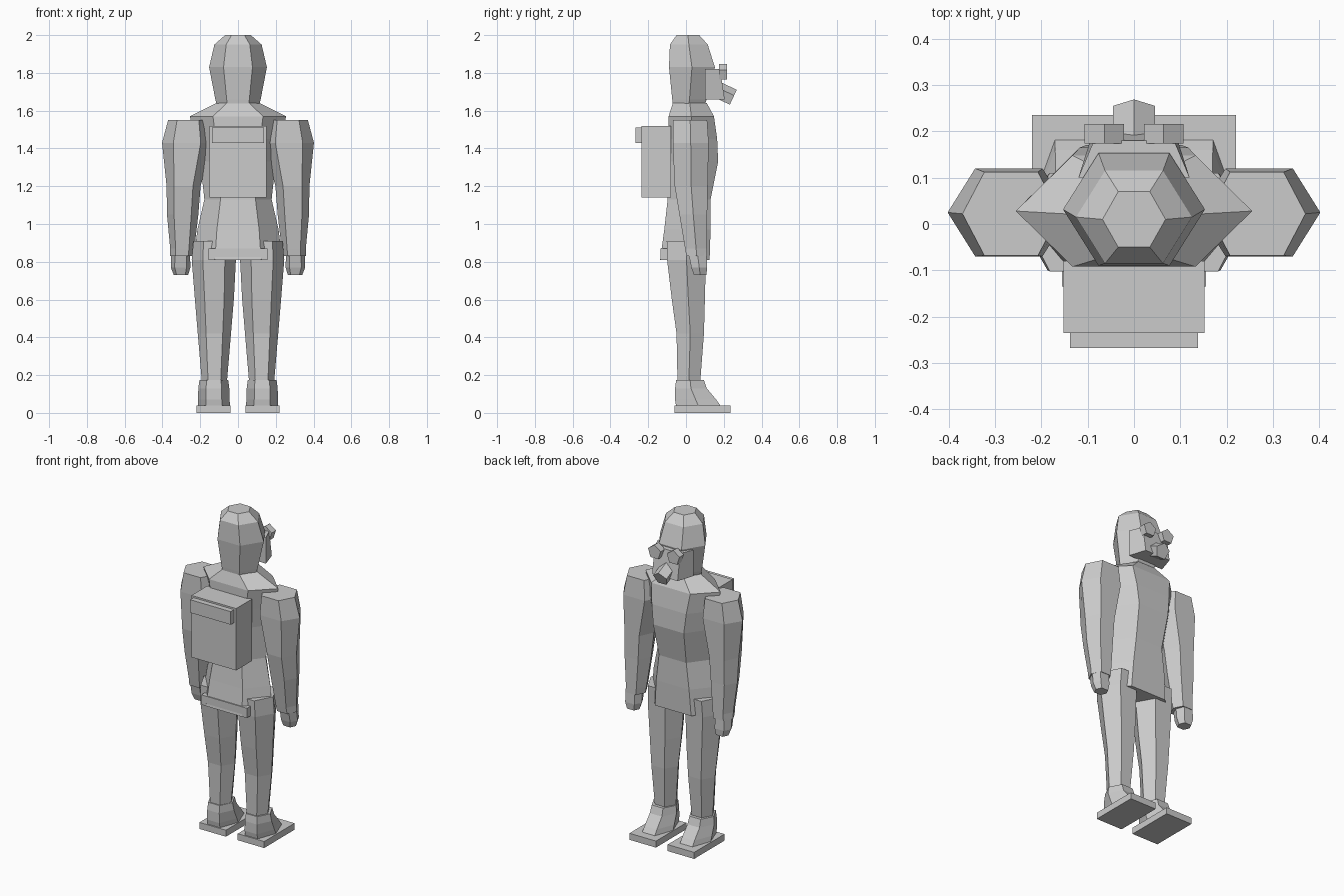
import bpy, bmesh
from mathutils import Matrix, Vector

cube = bpy.data.objects.get("Cube")
if cube:
    bpy.data.objects.remove(cube, do_unlink=True)

GREY = (0.6, 0.6, 0.6, 1)
mat = bpy.data.materials.new("plain grey")
mat.use_nodes = True
mat.diffuse_color = GREY
mat.node_tree.nodes["Principled BSDF"].inputs["Base Color"].default_value = GREY


def finish(name, bm):
    bmesh.ops.recalc_face_normals(bm, faces=bm.faces[:])
    mesh = bpy.data.meshes.new(name)
    bm.to_mesh(mesh)
    bm.free()
    mesh.materials.append(mat)
    obj = bpy.data.objects.new(name, mesh)
    bpy.context.collection.objects.link(obj)
    return obj


def loft(name, sections, side=1, flat=0.5):
    """Six-sided tube; each section is z, centre x, half width, back y, front y."""
    bm = bmesh.new()
    rings = []
    for z, cx, hw, y0, y1 in sections:
        mid, f = (y0 + y1) / 2, hw * flat
        outline = [(-hw, mid), (-f, y0), (f, y0), (hw, mid), (f, y1), (-f, y1)]
        rings.append([bm.verts.new((side * (cx + x), y, z)) for x, y in outline])
    for a, b in zip(rings, rings[1:]):
        for i in range(6):
            j = (i + 1) % 6
            bm.faces.new((a[i], a[j], b[j], b[i]))
    bm.faces.new(rings[0])
    bm.faces.new(rings[-1])
    return finish(name, bm)


def box(name, low, high):
    bm = bmesh.new()
    low, high = Vector(low), Vector(high)
    bmesh.ops.create_cube(bm, size=1)
    for v in bm.verts:
        v.co = (low + high) / 2 + v.co * (high - low)
    return finish(name, bm)


def prism(name, centre, radius, depth, direction, sides):
    bm = bmesh.new()
    turn = Vector(direction).to_track_quat('Z', 'Y').to_matrix().to_4x4()
    bmesh.ops.create_cone(bm, cap_ends=True, segments=sides, radius1=radius,
                          radius2=radius, depth=depth,
                          matrix=Matrix.Translation(centre) @ turn)
    return finish(name, bm)


# Head and coat
loft("head", [(1.62, 0, .11, -.068, .095), (1.66, 0, .12, -.073, .11),
              (1.83, 0, .153, -.09, .153), (1.95, 0, .125, -.085, .115),
              (2.0, 0, .068, -.05, .07)])
loft("coat", [(.81, 0, .235, -.137, .125), (.97, 0, .215, -.115, .13),
              (1.13, 0, .178, -.097, .13), (1.33, 0, .2, -.092, .17),
              (1.45, 0, .225, -.092, .165), (1.57, 0, .255, -.092, .148),
              (1.64, 0, .115, -.07, .11)], flat=.52)

# Face mask, narrowing towards the front and leaning outward at the bottom
mask = box("face_mask", (-.12, .1, 1.66), (.12, .2, 1.82))
for v in mask.data.vertices:
    if v.co.y > .15:
        v.co.x *= .72
        v.co.y += .005 if v.co.z < 1.7 else -.02
prism("mask_filter", (0, .21, 1.685), .048, .085, (0, .9, -.42), 5)

# Pack and belt
box("backpack", (-.152, -.235, 1.14), (.152, -.08, 1.52))
box("backpack_flap", (-.138, -.268, 1.43), (.138, -.23, 1.51))
box("belt", (-.155, -.135, .81), (.155, -.1, .87))

# Limbs and eyepieces, on both sides
for side, label in ((1, "left"), (-1, "right")):
    loft(label + "_arm", [(.83, .298, .062, .002, .112), (.87, .295, .064, -.005, .112),
                          (1.05, .293, .083, -.035, .112), (1.2, .288, .09, -.06, .115),
                          (1.43, .27, .132, -.07, .12), (1.55, .265, .105, -.068, .112)],
         side, flat=.55)
    loft(label + "_hand", [(.73, .302, .038, .042, .108), (.77, .304, .052, .028, .112),
                           (.85, .304, .05, .012, .108)], side, flat=.6)
    loft(label + "_leg", [(.16, .125, .066, -.045, .075), (.42, .125, .088, -.05, .095),
                          (.6, .125, .103, -.075, .1), (.81, .128, .117, -.1, .105),
                          (.91, .128, .108, -.102, .11)], side)
    loft(label + "_boot", [(.035, .128, .085, -.052, .185), (.07, .128, .084, -.058, .16),
                           (.13, .128, .082, -.058, .11), (.175, .128, .076, -.052, .095)],
         side)
    box(label + "_sole", (side * .13 - .09, -.06, 0), (side * .13 + .09, .235, .04))
    prism(label + "_eyepiece", (side * .064, .195, 1.802), .045, .042, (0, 1, 0), 5)
